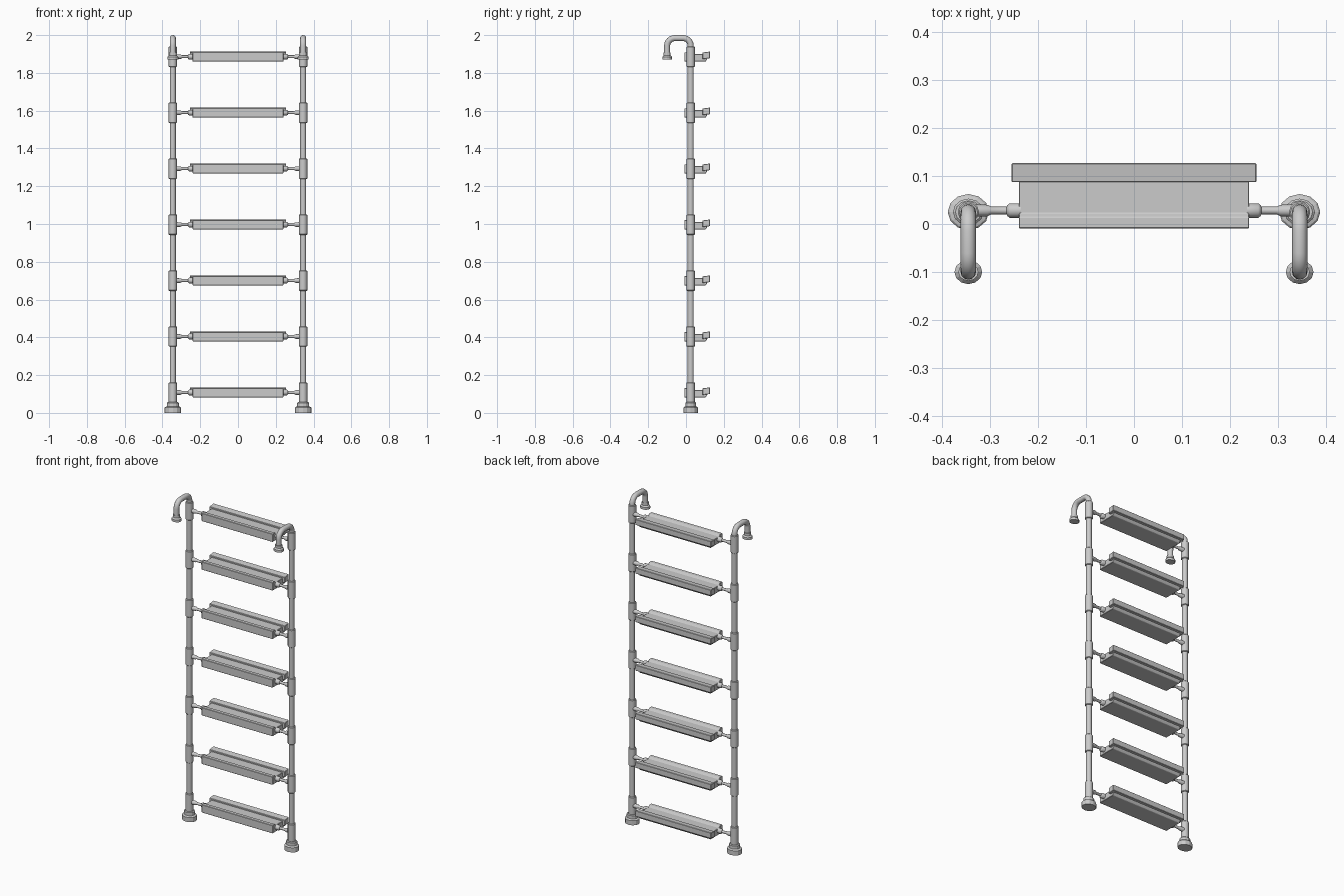
import bpy, bmesh, math
from mathutils import Matrix, Vector

if "Cube" in bpy.data.objects:
    bpy.data.objects.remove(bpy.data.objects["Cube"])

PX, PY = 0.345, 0.025
RUNGS = [0.108 + i * 0.2963 for i in range(7)]


def finish(name, bm, smooth=True):
    bmesh.ops.recalc_face_normals(bm, faces=bm.faces)
    me = bpy.data.meshes.new(name)
    bm.to_mesh(me)
    bm.free()
    ob = bpy.data.objects.new(name, me)
    bpy.context.collection.objects.link(ob)
    if smooth:
        bpy.context.view_layer.objects.active = ob
        ob.select_set(True)
        bpy.ops.object.shade_smooth_by_angle(angle=math.radians(40))
        ob.select_set(False)
    return ob


def turned(name, profile, matrix, n=12, smooth=True):
    """Closed solid turned about local z from (radius, height) pairs."""
    bm = bmesh.new()
    rings = [[bm.verts.new((r * math.cos(2 * math.pi * k / n),
                            r * math.sin(2 * math.pi * k / n), z)) for k in range(n)]
             for r, z in profile]
    for a, b in zip(rings, rings[1:]):
        for k in range(n):
            bm.faces.new((a[k], a[(k + 1) % n], b[(k + 1) % n], b[k]))
    bm.faces.new(rings[0])
    bm.faces.new(rings[-1])
    bm.transform(matrix)
    return finish(name, bm, smooth)


def extruded(name, profile, half, bevel=0.002):
    """Prism along x from a (y, z) profile."""
    bm = bmesh.new()
    f = bm.faces.new([bm.verts.new((-half, y, z)) for y, z in profile])
    ext = bmesh.ops.extrude_face_region(bm, geom=[f])
    bmesh.ops.translate(bm, vec=(2 * half, 0, 0),
                        verts=[v for v in ext["geom"] if isinstance(v, bmesh.types.BMVert)])
    bmesh.ops.bevel(bm, geom=bm.edges[:], offset=bevel, segments=1, affect='EDGES')
    return finish(name, bm, False)


def hook(name, x):
    """Bent pipe from the post top over to the front."""
    pts, R, zt, ye = [Vector((x, PY, 1.90))], 0.04, 1.984, -0.1
    for k in range(7):
        a = k * math.pi / 12
        pts.append(Vector((x, PY - R + R * math.cos(a), zt - R + R * math.sin(a))))
    for k in range(7):
        a = math.pi / 2 + k * math.pi / 12
        pts.append(Vector((x, ye + R + R * math.cos(a), zt - R + R * math.sin(a))))
    pts.append(Vector((x, ye, 1.89)))
    cu = bpy.data.curves.new(name, 'CURVE')
    cu.dimensions = '3D'
    cu.bevel_depth, cu.bevel_resolution, cu.use_fill_caps = 0.016, 4, True
    sp = cu.splines.new('POLY')
    sp.points.add(len(pts) - 1)
    for p, c in zip(sp.points, pts):
        p.co = (*c, 1)
    sp.use_smooth = True
    bpy.context.collection.objects.link(bpy.data.objects.new(name, cu))


for s, side in ((-1, "left"), (1, "right")):
    at = Matrix.Translation((s * PX, PY, 0))
    squash = Matrix.Diagonal((1, 0.87, 1, 1))
    # upright, foot, hook and hook cap
    turned(f"{side}_post", [(0.016, 0.02), (0.016, 1.93)], at, 16)
    turned(f"{side}_foot", [(0.043, 0), (0.043, 0.028), (0.039, 0.032), (0.032, 0.034),
                            (0.032, 0.053), (0.027, 0.057)], at @ squash, 12, False)
    hook(f"{side}_hook", s * PX)
    turned(f"{side}_hook_cap", [(0.029, 1.871), (0.029, 1.885), (0.021, 1.893), (0.021, 1.908)],
           Matrix.Translation((s * PX, -0.1, 0)) @ squash, 12, False)
    for i, z in enumerate(RUNGS):
        # sleeve on the post and side connector reaching the tread
        turned(f"{side}_sleeve_{i}", [(0.019, -0.054), (0.022, -0.051), (0.022, 0.051), (0.019, 0.054)],
               at @ Matrix.Translation((0, 0, z)), 12)
        m = Matrix.Translation((s * PX, 0.028, z)) @ Matrix.Rotation(-s * math.pi / 2, 4, 'Y')
        turned(f"{side}_connector_{i}", [(0.013, 0), (0.012, 0.04), (0.008, 0.048), (0.008, 0.080),
                                         (0.012, 0.082), (0.015, 0.086), (0.015, 0.11)], m, 12)

# treads: main board and raised, wider rear strip
for i, z in enumerate(RUNGS):
    board = [(-0.009, -0.026), (0.104, -0.026), (0.112, -0.014), (0.112, 0.013),
             (0.022, 0.013), (0.014, 0.023), (-0.009, 0.023)]
    strip = [(0.087, -0.013), (0.127, -0.008), (0.127, 0.027), (0.087, 0.022)]
    extruded(f"tread_{i}", [(y, z + h) for y, h in board], 0.24)
    extruded(f"tread_strip_{i}", [(y, z + h) for y, h in strip], 0.255)
